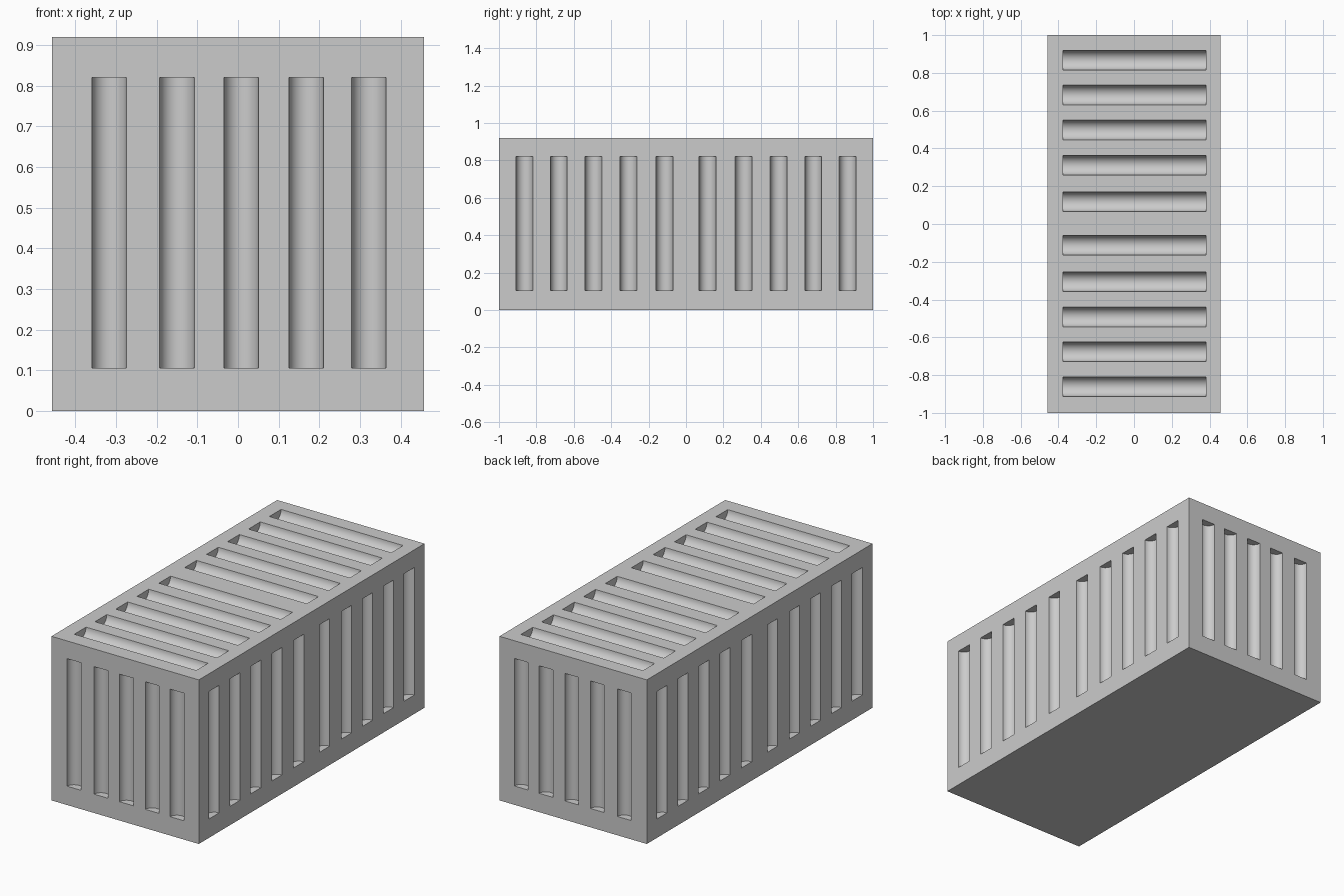
import bpy, math
from mathutils import Vector

if "Cube" in bpy.data.objects:
    bpy.data.objects.remove(bpy.data.objects["Cube"])

W, L, H = 0.457, 1.0, 0.92
verts, faces = [], []

def groove(centre, axis, length, radius, depth, out):
    """Add a closed round bar (elliptical section) lying in a wall."""
    c, a, o = Vector(centre), Vector(axis), Vector(out)
    s = a.cross(o)
    base, n = len(verts), 32
    for end in (-0.5, 0.5):
        for i in range(n):
            t = 2 * math.pi * i / n
            verts.append(c + a * length * end + s * radius * math.cos(t) + o * depth * math.sin(t))
    for i in range(n):
        j = (i + 1) % n
        faces.append((base + i, base + n + i, base + n + j, base + j))
    faces.append(tuple(base + i for i in range(n)))
    faces.append(tuple(base + n + i for i in reversed(range(n))))

# grooves in both end walls
for x in (-0.317, -0.15, 0.008, 0.168, 0.322):
    for s in (-1, 1):
        groove((x, s * L, 0.463), (0, 0, 1), 0.715, 0.0425, 0.0425, (0, s, 0))

# grooves in both long walls and the top
for y in (0.115, 0.308, 0.495, 0.68, 0.864):
    for m in (-1, 1):
        for s in (-1, 1):
            groove((s * W, m * y, 0.463), (0, 0, 1), 0.715, 0.045, 0.045, (s, 0, 0))
        groove((0.002, m * y + 0.003, H), (1, 0, 0), 0.757, 0.052, 0.052, (0, 0, 1))

mesh = bpy.data.meshes.new("groove_cutter")
mesh.from_pydata(verts, [], faces)
cutter = bpy.data.objects.new("groove_cutter", mesh)
bpy.context.collection.objects.link(cutter)
# consistent outward faces on the cutter
import bmesh
bm = bmesh.new()
bm.from_mesh(mesh)
bmesh.ops.recalc_face_normals(bm, faces=bm.faces)
bm.to_mesh(mesh)
bm.free()

# main block
bpy.ops.mesh.primitive_cube_add(size=1, location=(0, 0, H / 2))
block = bpy.context.object
block.name = "grooved_block"
block.scale = (2 * W, 2 * L, H)
bpy.ops.object.transform_apply(location=True, rotation=False, scale=True)

# carve the grooves
mod = block.modifiers.new("grooves", 'BOOLEAN')
mod.operation = 'DIFFERENCE'
mod.solver = 'EXACT'
mod.object = cutter
bpy.ops.object.modifier_apply(modifier=mod.name)
bpy.data.objects.remove(cutter, do_unlink=True)
bpy.ops.object.shade_smooth_by_angle(angle=math.radians(30))
